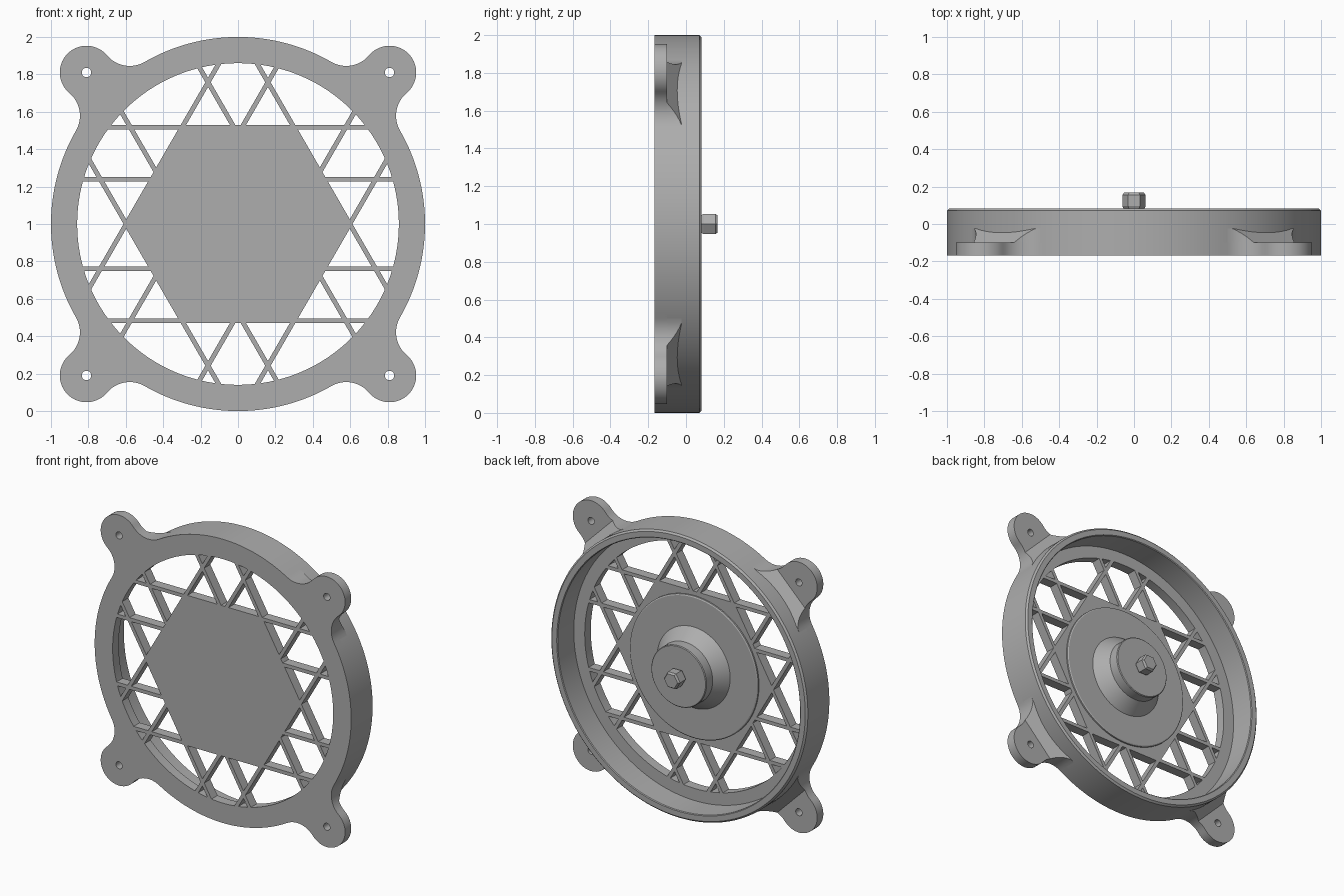
import bpy, bmesh, math
from mathutils import Vector

if "Cube" in bpy.data.objects:
    bpy.data.objects.remove(bpy.data.objects["Cube"])

FRONT, PLATE, BACK = -0.168, -0.10, 0.083   # depth levels along y
EAR = 0.81                                  # ear hole offset from centre
FILLET = 0.158

grey = bpy.data.materials.new("grey_plastic")
grey.diffuse_color = (0.42, 0.42, 0.42, 1)
grey.use_nodes = True
grey.node_tree.nodes["Principled BSDF"].inputs["Base Color"].default_value = grey.diffuse_color


def finish(ob, smooth=True):
    ob.data.materials.clear()
    ob.data.materials.append(grey)
    bpy.ops.object.select_all(action='DESELECT')
    ob.select_set(True)
    bpy.context.view_layer.objects.active = ob
    if smooth:
        bpy.ops.object.shade_smooth_by_angle(angle=math.radians(30))
    return ob


def from_bmesh(name, bm, smooth=True):
    bmesh.ops.recalc_face_normals(bm, faces=bm.faces)
    me = bpy.data.meshes.new(name)
    bm.to_mesh(me)
    bm.free()
    ob = bpy.data.objects.new(name, me)
    bpy.context.collection.objects.link(ob)
    return finish(ob, smooth)


def arc(cx, cz, r, a0, a1, n):
    """Points on an arc, angles in degrees, both ends included."""
    angles = [math.radians(a0 + (a1 - a0) * i / n) for i in range(n + 1)]
    return [(cx + r * math.cos(a), cz + r * math.sin(a)) for a in angles]


def turn(points, degrees):
    c, s = math.cos(math.radians(degrees)), math.sin(math.radians(degrees))
    return [(x * c - z * s, x * s + z * c) for x, z in points]


def prism(bm, points, y0, y1):
    """Extrude an x-z outline (centred on the ring axis) from y0 to y1."""
    face = bm.faces.new([bm.verts.new((x, y0, z + 1)) for x, z in points])
    ext = bmesh.ops.extrude_face_region(bm, geom=[face])['geom']
    verts = [g for g in ext if isinstance(g, bmesh.types.BMVert)]
    bmesh.ops.translate(bm, verts=verts, vec=(0, y1 - y0, 0))


def lathe(name, profile, steps, closed=False):
    """Spin (radius, y) points about the ring axis."""
    bm = bmesh.new()
    vs = [bm.verts.new((r, y, 1)) for r, y in profile]
    pairs = list(zip(vs, vs[1:])) + ([(vs[-1], vs[0])] if closed else [])
    edges = [bm.edges.new(p) for p in pairs]
    bmesh.ops.spin(bm, geom=vs + edges, cent=(0, 0, 1), axis=(0, 1, 0),
                   angle=math.tau, steps=steps, use_merge=True)
    bmesh.ops.remove_doubles(bm, verts=bm.verts, dist=1e-5)
    return from_bmesh(name, bm)


# Outline of one ear: fillet, round lobe, fillet
c30, s30 = (1 + FILLET) * math.cos(math.pi / 6), (1 + FILLET) / 2
ear = (arc(c30, s30, FILLET, 210, 129.9, 12)
       + arc(EAR, EAR, 0.143, -50.1, 140.1, 28)[1:-1]
       + arc(s30, c30, FILLET, -39.9, -120, 12))

# Front plate: ring with four ears, large opening and screw holes
outline = []
for k in range(4):
    outline += turn(ear + arc(0, 0, 1, 60, 120, 32)[1:-1], 90 * k)
loops = [outline, arc(0, 0, 0.86, 0, 360, 128)[:-1]]
loops += [arc(sx * EAR, sz * EAR, 0.025, 0, 360, 20)[:-1]
          for sx in (-1, 1) for sz in (-1, 1)]
cu = bpy.data.curves.new("front_plate", 'CURVE')
cu.dimensions, cu.fill_mode = '2D', 'BOTH'
cu.extrude = (PLATE - FRONT) / 2
for loop in loops:
    sp = cu.splines.new('POLY')
    sp.points.add(len(loop) - 1)
    for p, (x, z) in zip(sp.points, loop):
        p.co = (x, z, 0, 1)
    sp.use_cyclic_u = True
plate = bpy.data.objects.new("front_plate", cu)
bpy.context.collection.objects.link(plate)
plate.location = (0, (FRONT + PLATE) / 2, 1)
plate.rotation_euler.x = math.pi / 2
plate.select_set(True)
bpy.context.view_layer.objects.active = plate
bpy.ops.object.convert(target='MESH')
plate = bpy.context.object
bm = bmesh.new()
bm.from_mesh(plate.data)
bmesh.ops.remove_doubles(bm, verts=bm.verts, dist=1e-5)
bmesh.ops.recalc_face_normals(bm, faces=bm.faces)
bm.to_mesh(plate.data)
bm.free()
finish(plate)

# Rim wall behind the plate, with softened rear edge
lathe("rim_wall", [(0.945, PLATE - 0.01), (1, PLATE - 0.01), (1, BACK - 0.012),
                   (0.988, BACK), (0.95, BACK), (0.945, BACK - 0.005)], 192, True)

# Sloped gussets tying each ear to the rim
for k, label in enumerate(("top_right", "top_left", "bottom_left", "bottom_right")):
    bm = bmesh.new()
    prism(bm, turn(ear, 90 * k), PLATE - 0.02, -0.025)
    a = math.radians(45 + 90 * k)
    out = Vector((math.cos(a), 0, math.sin(a)))
    cut = bmesh.ops.bisect_plane(
        bm, geom=bm.verts[:] + bm.edges[:] + bm.faces[:],
        plane_co=out * 0.976 + Vector((0, -0.025, 1)),
        plane_no=out * 0.075 + Vector((0, 0.084, 0)), clear_outer=True)
    edges = [g for g in cut['geom_cut'] if isinstance(g, bmesh.types.BMEdge)]
    bmesh.ops.holes_fill(bm, edges=edges)
    from_bmesh("gusset_" + label, bm)

# Lattice: parallel bars in three directions
bm = bmesh.new()
for turn_deg in (0, 60, 120):
    for d in (-0.5175, -0.24, 0.24, 0.5175):
        half = math.sqrt(0.9 ** 2 - d ** 2)
        bar = [(-half, d - 0.0125), (half, d - 0.0125),
               (half, d + 0.0125), (-half, d + 0.0125)]
        prism(bm, turn(bar, turn_deg), FRONT, PLATE)
from_bmesh("lattice_bars", bm, False)

# Solid hexagonal centre panel
bm = bmesh.new()
prism(bm, arc(0, 0, 0.53 / math.cos(math.pi / 6), 0, 360, 6)[:-1], FRONT, PLATE)
from_bmesh("centre_panel", bm, False)

# Raised disc, conical foot and cylindrical hub
lathe("hub", [(0.5, PLATE - 0.005), (0.5, -0.09), (0.492, -0.085), (0.285, -0.085),
              (0.215, 0.01), (0.215, BACK - 0.005), (0.21, BACK), (0, BACK)], 96)

# Hexagonal stud with chamfered ends
lathe("hex_stud", [(0, BACK - 0.005), (0.052, BACK - 0.005), (0.0625, BACK + 0.012),
                   (0.0625, 0.155), (0.052, 0.168), (0, 0.168)], 6)
bpy.context.object.data.shade_flat()
